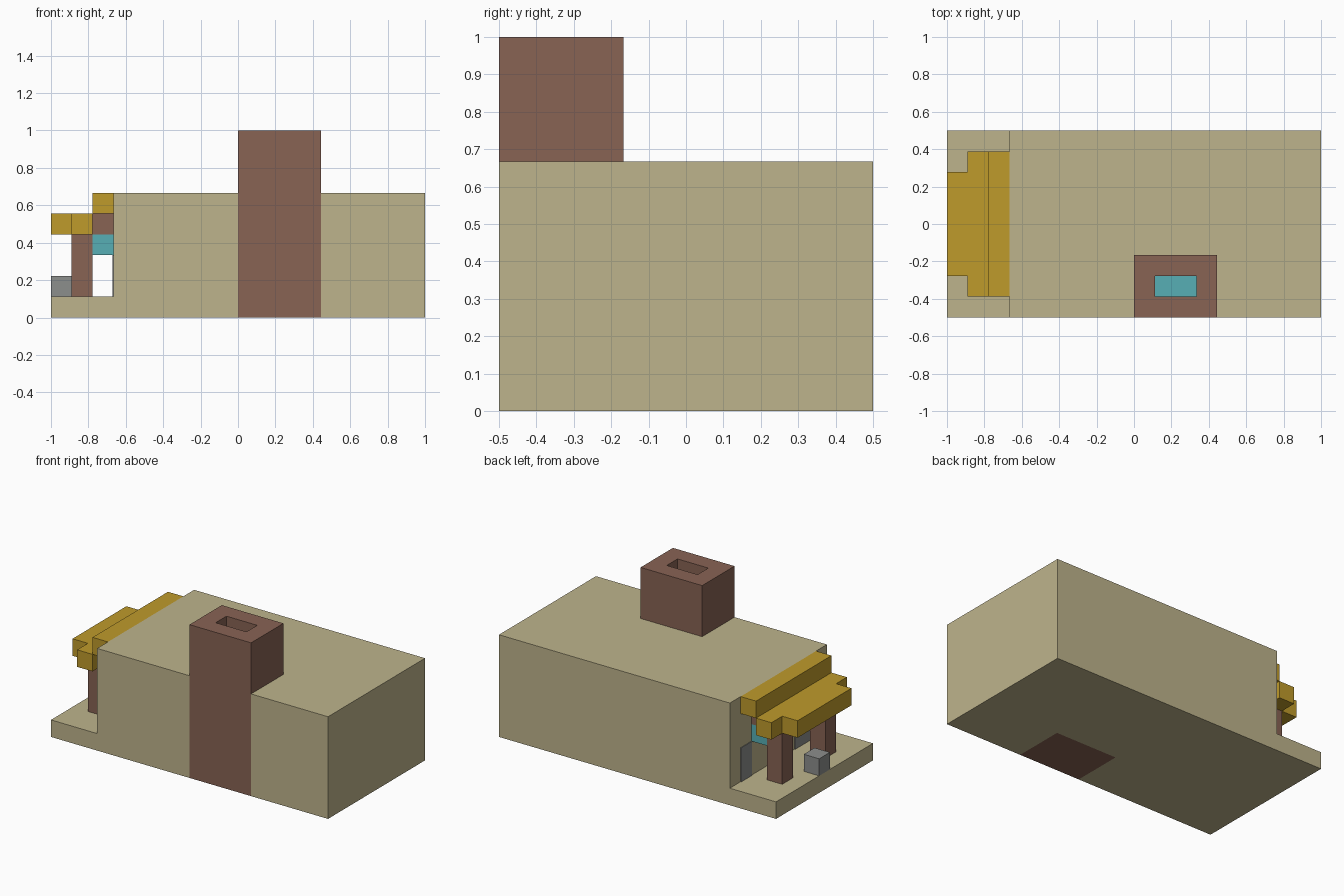
import bpy, bmesh

cube = bpy.data.objects.get("Cube")
if cube:
    bpy.data.objects.remove(cube, do_unlink=True)

U = 1 / 9  # one block


def linear(c):
    c /= 255
    return c / 12.92 if c <= 0.04045 else ((c + 0.055) / 1.055) ** 2.4


def material(name, r, g, b):
    col = (linear(r), linear(g), linear(b), 1)
    m = bpy.data.materials.new(name)
    m.use_nodes = True
    m.diffuse_color = col
    bsdf = next(n for n in m.node_tree.nodes if n.type == 'BSDF_PRINCIPLED')
    bsdf.inputs["Base Color"].default_value = col
    return m


sand = material("sand", 190, 180, 140)
brown = material("brown wood", 136, 99, 84)
gold = material("gold thatch", 191, 155, 43)
teal = material("teal glow", 87, 175, 181)
grey = material("grey stone", 140, 142, 140)


def finish(bm, name, *mats):
    # block coordinates to centred model coordinates
    for v in bm.verts:
        v.co = (v.co.x * U - 1, v.co.y * U - 0.5, v.co.z * U)
    bmesh.ops.recalc_face_normals(bm, faces=bm.faces[:])
    me = bpy.data.meshes.new(name)
    bm.to_mesh(me)
    bm.free()
    for m in mats:
        me.materials.append(m)
    ob = bpy.data.objects.new(name, me)
    bpy.context.collection.objects.link(ob)
    return ob


def prism(outline, z0, z1):
    bm = bmesh.new()
    base = bm.faces.new([bm.verts.new((x, y, z0)) for x, y in outline])
    ext = bmesh.ops.extrude_face_region(bm, geom=[base], use_keep_orig=True)
    for v in ext["geom"]:
        if isinstance(v, bmesh.types.BMVert):
            v.co.z = z1
    return bm


def block(name, x, y, z, mat):
    corners = [(x[0], y[0]), (x[1], y[0]), (x[1], y[1]), (x[0], y[1])]
    return finish(prism(corners, *z), name, mat)


# Main house, notched in plan to hold the chimney
plan = [(3, 0), (9, 0), (9, 3), (13, 3), (13, 0), (18, 0), (18, 9), (3, 9)]
finish(prism(plan, 0, 6), "house_body", sand)
block("porch_floor", (0, 3), (0, 9), (0, 1), sand)

# Chimney with an inset shaft and a glowing bottom
bm = prism([(9, 0), (13, 0), (13, 3), (9, 3)], 0, 9)
bmesh.ops.recalc_face_normals(bm, faces=bm.faces[:])
top = max(bm.faces, key=lambda f: f.calc_center_median().z)
bmesh.ops.inset_region(bm, faces=[top], thickness=1, use_even_offset=True)
shaft = bmesh.ops.extrude_discrete_faces(bm, faces=[top])["faces"][0]
for v in shaft.verts:
    v.co.z = 6
shaft.material_index = 1
finish(bm, "chimney", brown, teal)

# Stepped porch roof
block("roof_upper_step", (2, 3), (1, 8), (5, 6), gold)
eave = [(0, 2), (1, 2), (1, 1), (2, 1), (2, 8), (1, 8), (1, 7), (0, 7)]
finish(prism(eave, 4, 5), "roof_eave", gold)

# Posts, and lanterns hung from brackets, on both sides
for side, y in (("right", (2, 3)), ("left", (6, 7))):
    block("porch_post_" + side, (1, 2), y, (1, 4), brown)
    block("lantern_bracket_" + side, (2, 3), y, (4, 5), brown)
    block("lantern_" + side, (2, 3), y, (3, 4), teal)

# Stone step and thin wall panels behind the porch
block("stone_block", (0, 1), (4, 5), (1, 2), grey)
block("wall_panel_left", (2.96, 3), (7, 8), (1, 3), grey)
block("wall_panel_right", (2.96, 3), (1, 3), (1, 3), grey)
